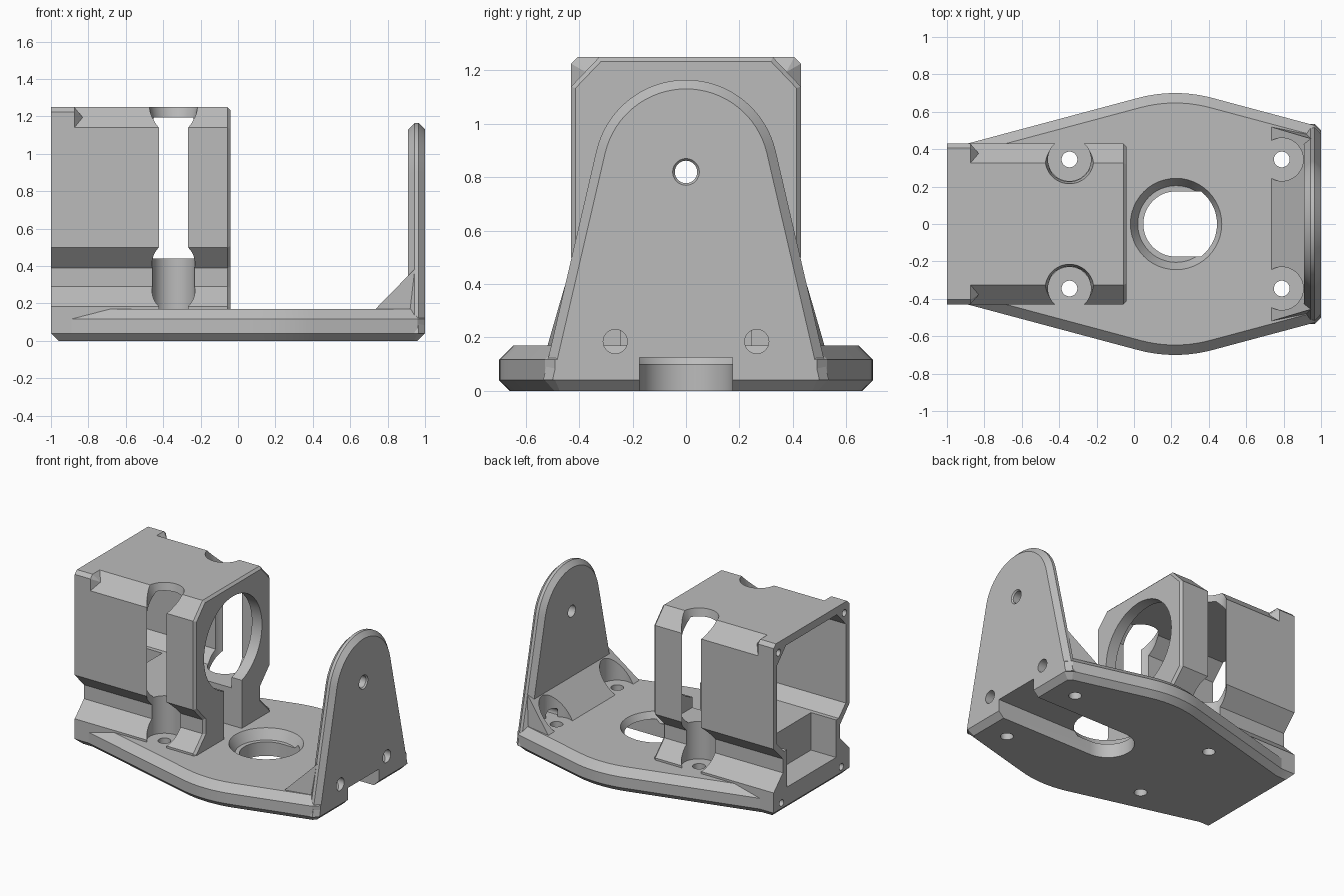
import bpy, bmesh, math
from mathutils import Vector, Matrix

if "Cube" in bpy.data.objects:
    bpy.data.objects.remove(bpy.data.objects["Cube"], do_unlink=True)

grey = bpy.data.materials.new("plain_grey")
grey.use_nodes = True
GREY = (0.5, 0.5, 0.5, 1)
grey.diffuse_color = GREY
grey.node_tree.nodes["Principled BSDF"].inputs["Base Color"].default_value = GREY


def make(name, bm):
    bmesh.ops.recalc_face_normals(bm, faces=bm.faces)
    mesh = bpy.data.meshes.new(name)
    bm.to_mesh(mesh)
    bm.free()
    mesh.materials.append(grey)
    obj = bpy.data.objects.new(name, mesh)
    bpy.context.collection.objects.link(obj)
    return obj


def place(axis, p, q, t):
    return {"x": (t, p, q), "y": (p, t, q), "z": (p, q, t)}[axis]


def prism(name, pts, axis, a, b, bevels=()):
    """Extrude a 2D outline; each bevel is (edge test, width)."""
    bm = bmesh.new()
    rings = [[bm.verts.new(place(axis, p, q, t)) for p, q in pts] for t in (a, b)]
    bm.faces.new(rings[0])
    bm.faces.new(rings[1])
    n = len(pts)
    for i in range(n):
        j = (i + 1) % n
        bm.faces.new((rings[0][i], rings[0][j], rings[1][j], rings[1][i]))
    bmesh.ops.recalc_face_normals(bm, faces=bm.faces)
    for test, width in bevels:
        edges = [e for e in bm.edges if test(e.verts[0].co, e.verts[1].co)]
        bmesh.ops.bevel(bm, geom=edges, offset=width, offset_type="OFFSET",
                        segments=1, affect="EDGES")
    return make(name, bm)


def hull(name, pts):
    bm = bmesh.new()
    for p in pts:
        bm.verts.new(p)
    bmesh.ops.convex_hull(bm, input=bm.verts)
    return make(name, bm)


def cone(axis, p, q, a, b, r1, r2=None):
    """Round cutter along an axis from a to b."""
    bm = bmesh.new()
    turn = Matrix.Rotation(math.pi / 2, 4, "Y") if axis == "x" else Matrix()
    mat = Matrix.Translation(Vector(place(axis, p, q, (a + b) / 2))) @ turn
    bmesh.ops.create_cone(bm, cap_ends=True, segments=48, radius1=r1,
                          radius2=r1 if r2 is None else r2, depth=b - a, matrix=mat)
    return make("cutter", bm)


def box(x0, x1, w, z0, z1):
    return prism("cutter", [(x0, z0), (x1, z0), (x1, z1), (x0, z1)], "y", -w, w)


def mirrored(half):
    return half + [(-p, q) for p, q in reversed(half) if p != 0]


def cut(obj, cutters):
    bpy.context.view_layer.objects.active = obj
    for c in cutters:
        c.hide_render = True
        mod = obj.modifiers.new("cut", "BOOLEAN")
        mod.operation, mod.solver, mod.object = "DIFFERENCE", "EXACT", c
        bpy.ops.object.modifier_apply(modifier=mod.name)
        bpy.data.objects.remove(c, do_unlink=True)


SIDES = (-1, 1)
FOOT_X, REAR_X, SCREW_Y = 0.79, -0.345, 0.345


def foot_screws():
    return [cone("z", x, s * SCREW_Y, -0.1, 0.3, 0.042)
            for x in (FOOT_X, REAR_X) for s in SIDES]


def end_screws():
    return [cone("x", s * y, z, -1.1, -0.9, 0.024)
            for s in SIDES for y, z in ((0.375, 1.175), (0.34, 0.08))]


def cable_slot():
    arc = [(0.225 + 0.175 * math.cos(t), 0.175 * math.sin(t))
           for t in (math.pi * (0.5 + i / 24) for i in range(25))]
    return prism("cutter", [(1.1, -0.175), (1.1, 0.175)] + arc, "z", -0.1, 0.125)


# Base plate: kite outline with rounded flanks and chamfered rims
flank = [(0.22 + 0.77 * math.sin(a), -0.07 + 0.77 * math.cos(a))
         for a in (math.radians(-15 + 30 * i / 10) for i in range(11))]
side = [(-1, 0.43), (-0.89, 0.43)] + flank + [(0.96, 0.529), (1, 0.49)]
outline = side + [(x, -y) for x, y in reversed(side)]
base = prism("base_plate", outline, "z", 0, 0.17, [
    (lambda u, v: max(u.z, v.z) < 0.001, 0.04),
    (lambda u, v: min(u.z, v.z) > 0.169 and max(u.x, v.x) > -0.99, 0.053)])
cut(base, foot_screws() + end_screws() + [
    cable_slot(), cone("z", 0.225, 0, 0.1, 0.18, 0.205, 0.25)])

# Motor housing: waisted box section, hollow, with a round window
section = mirrored([(0.43, 0.05), (0.43, 0.185), (0.325, 0.29), (0.325, 0.39),
                    (0.43, 0.5), (0.43, 1.14), (0.325, 1.25)])
housing = prism("motor_housing", section, "x", -1, -0.04, [
    (lambda u, v: min(u.x, v.x) > -0.041 and max(u.z, v.z) > 0.1, 0.016)])
cavity = prism("cutter", mirrored([(0.31, 0.44), (0.39, 0.52), (0.39, 1.09), (0.29, 1.195)]),
               "x", -1.1, -0.12)
cutters = [cavity, box(-1.1, -0.8, 0.28, 0.17, 0.46), box(-0.45, 0.1, 0.1, 0.17, 0.7),
           cone("x", 0, 0.83, -0.3, 0.1, 0.33)]
for s in SIDES:
    cutters += [cone("z", REAR_X, s * SCREW_Y, 0.17, 1.4, 0.115),
                cone("z", REAR_X, s * SCREW_Y, 1.18, 1.26, 0.115, 0.132)]
cut(housing, cutters + foot_screws() + end_screws())

# Square corner lugs at the open end of the housing
lugs = []
for s, label in ((-1, "right"), (1, "left")):
    corner = [(0.43, 1.135), (0.43, 1.225), (0.405, 1.25), (0.32, 1.25), (0.41, 1.135)]
    pts = [(x, s * y, z) for x in (-1, -0.875) for y, z in corner]
    lug = hull("corner_lug_" + label, pts + [(-0.83, s * 0.377, 1.195)])
    cut(lug, [cone("x", s * 0.375, 1.175, -1.1, -0.9, 0.024)])
    lugs.append(lug)

# Upright plate: tapered with a round top
tilt = math.radians(13.5)
arch = [(0.345 * math.cos(a), 0.82 + 0.345 * math.sin(a))
        for a in (tilt + (math.pi - 2 * tilt) * i / 32 for i in range(33))]
upright = prism("upright_plate", [(0.535, 0.04)] + arch + [(-0.535, 0.04)], "x", 0.91, 1, [
    (lambda u, v: abs(u.x - v.x) < 0.001 and max(u.z, v.z) > 0.05, 0.034)])


def upright_screws():
    return [cone("x", s * 0.265, 0.185, 0.85, 1.1, 0.045) for s in SIDES]


cut(upright, upright_screws() + [cable_slot(), cone("x", 0, 0.82, 0.8, 1.1, 0.042),
                                 cone("x", 0, 0.82, 0.99, 1.01, 0.042, 0.058)])

# Sloped gusset between the base and the upright, relieved for screw heads
gusset = hull("gusset", [(x, s * y, z) for s in SIDES for x, y, z in (
    (0.73, 0.52, 0.165), (0.95, 0.475, 0.165), (0.95, 0.455, 0.39))])
cut(gusset, upright_screws() + [cone("z", FOOT_X, s * SCREW_Y, 0.1, 0.6, 0.115) for s in SIDES])

# Round walls smooth, corners sharp
for obj in [base, housing, upright, gusset] + lugs:
    bpy.ops.object.select_all(action="DESELECT")
    obj.select_set(True)
    bpy.context.view_layer.objects.active = obj
    bpy.ops.object.shade_smooth_by_angle(angle=math.radians(14))
